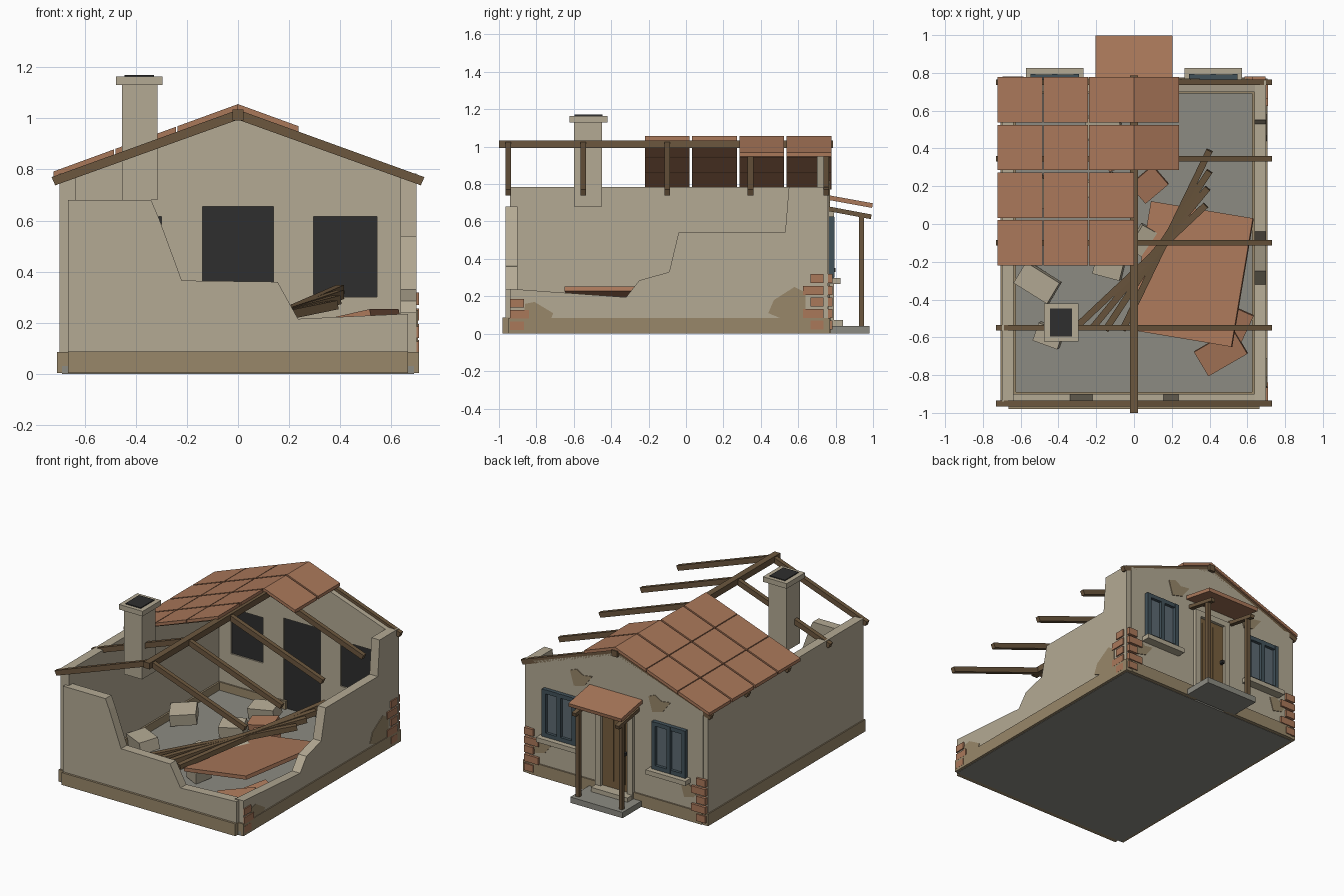
import bpy, bmesh, math
from mathutils import Vector, Matrix, Euler


def material(name, r, g, b):
    lin = [((c / 255 + 0.055) / 1.055) ** 2.4 for c in (r, g, b)]
    m = bpy.data.materials.new(name)
    m.diffuse_color = (*lin, 1)
    return m


PLASTER = material("plaster", 180, 170, 148)
STONE = material("base_stone", 152, 135, 106)
TILE = material("clay_tile", 170, 120, 90)
WOOD = material("beam_wood", 108, 87, 62)
FLOOR = material("floor_grey", 140, 139, 130)
DARK = material("dark_interior", 46, 46, 46)
FRAME = material("window_frame", 66, 82, 90)
GLASS = material("window_glass", 92, 106, 114)
DOOR = material("door_wood", 120, 95, 62)


def finish(name, bm, mat):
    bmesh.ops.recalc_face_normals(bm, faces=bm.faces)
    me = bpy.data.meshes.new(name)
    bm.to_mesh(me)
    bm.free()
    me.materials.append(mat)
    ob = bpy.data.objects.new(name, me)
    bpy.context.collection.objects.link(ob)
    return ob


def block(name, centre, size, mat, rot=(0, 0, 0)):
    bm = bmesh.new()
    m = Matrix.LocRotScale(Vector(centre), Euler([math.radians(a) for a in rot]), Vector(size))
    bmesh.ops.create_cube(bm, size=1, matrix=m)
    return finish(name, bm, mat)


def box(name, x0, x1, y0, y1, z0, z1, mat):
    return block(name, ((x0 + x1) / 2, (y0 + y1) / 2, (z0 + z1) / 2),
                 (x1 - x0, y1 - y0, z1 - z0), mat)


def prism(name, pts, axis, a, b, mat):
    """Extrude a 2D outline along x (pts are y,z) or y (pts are x,z)."""
    bm = bmesh.new()
    put = (lambda p, d: (d, p[0], p[1])) if axis == "x" else (lambda p, d: (p[0], d, p[1]))
    face = bm.faces.new([bm.verts.new(put(p, a)) for p in pts])
    out = bmesh.ops.extrude_face_region(bm, geom=[face])
    shift = Vector(put((0, 0), b - a))
    bmesh.ops.translate(bm, vec=shift, verts=[v for v in out["geom"] if isinstance(v, bmesh.types.BMVert)])
    return finish(name, bm, mat)


def beam(name, p, q, w, h, mat):
    p, q = Vector(p), Vector(q)
    d = q - p
    rot = d.to_track_quat("Y", "Z")
    bm = bmesh.new()
    m = Matrix.LocRotScale((p + q) / 2, rot, Vector((w, d.length, h)))
    bmesh.ops.create_cube(bm, size=1, matrix=m)
    return finish(name, bm, mat)


# Floor and stone plinth
box("floor", -0.69, 0.69, -0.95, 0.75, 0, 0.03, FLOOR)
for s in (-1, 1):
    box("side_plinth", *sorted((s * 0.625, s * 0.708)), -0.95, 0.77, 0.002, 0.085, STONE)
box("front_plinth", -0.665, 0.665, -0.98, -0.89, 0.002, 0.087, STONE)
for x0, x1 in ((-0.665, -0.12), (0.12, 0.665)):
    box("back_plinth", x0, x1, 0.69, 0.775, 0.002, 0.087, STONE)

# Broken outer walls
box("left_wall", -0.7, -0.637, -0.94, 0.76, 0.03, 0.785, PLASTER)
prism("right_wall", [(-0.94, 0.03), (0.76, 0.03), (0.76, 0.785), (0.55, 0.785), (0.53, 0.54),
                     (-0.04, 0.54), (-0.09, 0.33), (-0.25, 0.285), (-0.32, 0.195), (-0.94, 0.24)],
      "x", 0.637, 0.7, PLASTER)
prism("front_wall", [(-0.665, 0.03), (0.665, 0.03), (0.665, 0.235), (0.235, 0.215), (0.155, 0.36),
                     (-0.22, 0.365), (-0.31, 0.61), (-0.34, 0.68), (-0.665, 0.68)],
      "y", -0.965, -0.9, PLASTER)

# Back wall built around the door and window openings
for x0, x1, z0, z1 in ((-0.14, 0.14, 0.655, 0.785), (-0.3, -0.14, 0.03, 0.785), (0.14, 0.295, 0.03, 0.785)):
    box("back_wall_middle", x0, x1, 0.7, 0.765, z0, z1, PLASTER)
for s in (-1, 1):
    for x0, x1, z0, z1 in ((0.295, 0.545, 0.03, 0.3), (0.295, 0.545, 0.615, 0.785), (0.545, 0.665, 0.03, 0.785)):
        box("back_wall_side", *sorted((s * x0, s * x1)), 0.7, 0.765, z0, z1, PLASTER)
prism("gable", [(-0.64, 0.785), (0.64, 0.785), (0, 1.01)], "y", 0.7, 0.765, PLASTER)

# Windows with frame, mullion, sill and dark backing
for s in (-1, 1):
    c = s * 0.42
    box("window_backing", c - 0.126, c + 0.126, 0.71, 0.73, 0.3, 0.616, DARK)
    box("window_pane", c - 0.12, c + 0.12, 0.73, 0.772, 0.305, 0.61, GLASS)
    for dx in (-0.115, 0, 0.115):
        box("window_upright", c + dx - 0.014, c + dx + 0.014, 0.75, 0.795, 0.3, 0.625, FRAME)
    for z in (0.312, 0.612):
        box("window_rail", c - 0.129, c + 0.129, 0.75, 0.792, z - 0.014, z + 0.014, FRAME)
    box("window_sill", c - 0.152, c + 0.152, 0.75, 0.825, 0.265, 0.297, PLASTER)

# Door with frame, panel and knob
box("door_backing", -0.142, 0.142, 0.71, 0.73, 0.03, 0.656, DARK)
box("door", -0.105, 0.105, 0.73, 0.77, 0.07, 0.62, DOOR)
for x0, x1 in ((-0.075, -0.012), (0.012, 0.075)):
    box("door_panel", x0, x1, 0.768, 0.776, 0.12, 0.58, DOOR)
for s in (-1, 1):
    box("door_jamb", *sorted((s * 0.1, s * 0.142)), 0.73, 0.79, 0.04, 0.655, PLASTER)
box("door_lintel", -0.142, 0.142, 0.73, 0.79, 0.615, 0.655, PLASTER)
block("door_knob", (-0.08, 0.785, 0.34), (0.02, 0.03, 0.02), DARK)

# Porch: steps, posts, side beams and sloping canopy
box("porch_step", -0.2, 0.2, 0.76, 0.98, 0.002, 0.042, FLOOR)
box("door_step", -0.14, 0.14, 0.76, 0.84, 0.042, 0.072, PLASTER)
for s in (-1, 1):
    box("porch_post", s * 0.165 - 0.013, s * 0.165 + 0.013, 0.925, 0.952, 0.04, 0.635, WOOD)
    beam("porch_beam", (s * 0.165, 0.76, 0.668), (s * 0.165, 0.99, 0.625), 0.03, 0.025, WOOD)
beam("porch_canopy", (0, 0.76, 0.728), (0, 0.997, 0.685), 0.405, 0.025, TILE)

# Roof timbers
box("ridge_beam", -0.022, 0.022, -1, 0.785, 0.992, 1.034, WOOD)
for y in (-0.95, -0.55, -0.1, 0.345, 0.75):
    for s in (-1, 1):
        prism("rafter", [(0, 1.034), (s * 0.73, 0.77), (s * 0.716, 0.738), (0, 0.995)],
              "y", y - 0.015, y + 0.015, WOOD)

# Remaining roof tiles
def tile_panel(side, col, row):
    x0, x1 = col * 0.2425, col * 0.2425 + 0.237
    y0 = -0.22 + row * 0.2525
    top = lambda x: 1.056 - 0.365 * x
    prism("roof_tile", [(side * x0, top(x0)), (side * x1, top(x1)),
                        (side * x1, top(x1) - 0.022), (side * x0, top(x0) - 0.022)],
          "y", y0, y0 + 0.24, TILE)


for row in range(4):
    for col in range(3):
        tile_panel(-1, col, row)
for row in (2, 3):
    tile_panel(1, 0, row)

# Chimney
box("chimney_stack", -0.455, -0.315, -0.6, -0.45, 0.68, 1.135, PLASTER)
box("chimney_cap", -0.477, -0.295, -0.622, -0.42, 1.13, 1.165, PLASTER)
box("chimney_opening", -0.445, -0.328, -0.595, -0.447, 1.16, 1.171, DARK)

# Exposed corner bricks
for i in range(5):
    z = 0.022 + i * 0.062
    w = 0.11 if i % 2 else 0.07
    box("corner_brick", 0.64, 0.709, 0.735 - w, 0.735, z, z + 0.048, TILE)
    for s in (-1, 1):
        box("back_brick", *sorted((s * (0.695 - w), s * 0.695)), 0.72, 0.782, z, z + 0.048, TILE)
for i in range(3):
    z = 0.02 + i * 0.06
    w = 0.1 if i % 2 else 0.075
    box("front_brick", 0.64, 0.709, -0.94, -0.94 + w, z, z + 0.046, TILE)

# Patches of missing plaster
prism("right_patch", [(0.44, 0.11), (0.47, 0.18), (0.58, 0.25), (0.64, 0.22), (0.64, 0.085), (0.5, 0.085)],
      "x", 0.698, 0.704, STONE)
prism("right_patch", [(-0.87, 0.085), (-0.86, 0.16), (-0.81, 0.17), (-0.71, 0.11), (-0.72, 0.085)],
      "x", 0.698, 0.704, STONE)
patch = [(-0.09, 0.05), (-0.02, 0.04), (0.03, 0.07), (0.08, 0.05), (0.05, -0.05), (-0.03, -0.03)]
for cx, cz, k in ((0.27, 0.75, 1), (-0.33, 0.73, 1), (-0.57, 0.2, 0.9), (0.57, 0.2, 0.9)):
    prism("back_patch", [(cx + k * px, cz + k * pz) for px, pz in patch], "y", 0.763, 0.77, STONE)

# Fallen roof slab and beams
block("fallen_slab", (0.305, -0.265, 0.18), (0.56, 0.69, 0.025), TILE, (0, -12.5, -9.5))
for a, b, z in (((-0.06, -0.56), (0.4, 0.39), 0.33), ((-0.15, -0.56), (0.4, 0.28), 0.31),
                ((-0.22, -0.55), (0.39, 0.19), 0.29), ((-0.3, -0.54), (0.38, 0.1), 0.27)):
    beam("fallen_beam", (*a, 0.13), (*b, z), 0.035, 0.035, WOOD)

# Rubble: x, y, z, length, depth, turn
for x, y, z, l, d, a in ((-0.51, -0.31, 0.09, 0.21, 0.13, -32), (-0.45, -0.59, 0.07, 0.14, 0.1, -20),
                         (-0.52, 0.15, 0.1, 0.17, 0.15, 30), (-0.13, -0.22, 0.08, 0.15, 0.12, -15),
                         (0.07, -0.1, 0.1, 0.15, 0.15, 60), (-0.17, 0.19, 0.08, 0.16, 0.12, 20),
                         (0.03, -0.47, 0.08, 0.12, 0.1, 70), (-0.16, 0.52, 0.08, 0.18, 0.12, 10)):
    block("rubble_block", (x, y, z), (l, d, 0.08), PLASTER, (8, -6, a))
for x, y, z, l, d, a in ((0.46, -0.68, 0.1, 0.24, 0.15, 30), (0.54, -0.53, 0.11, 0.16, 0.13, 65),
                         (0.08, 0.21, 0.1, 0.16, 0.13, 40), (-0.06, 0.36, 0.08, 0.18, 0.12, 15)):
    block("rubble_tile", (x, y, z), (l, d, 0.04), TILE, (6, -8, a))
